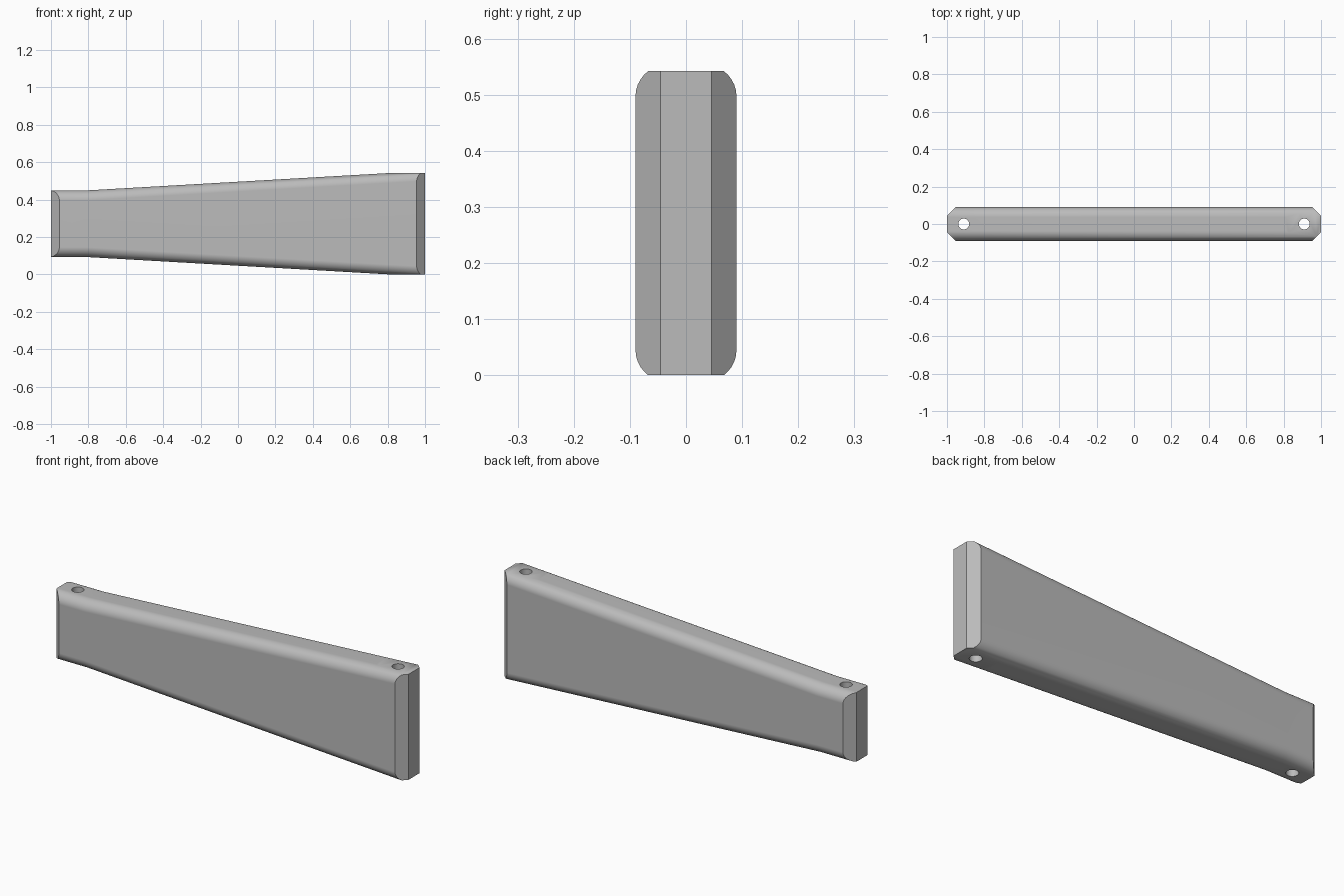
import bpy, bmesh, math
from mathutils import Vector

cube = bpy.data.objects.get("Cube")
if cube:
    bpy.data.objects.remove(cube, do_unlink=True)

HALF_W, MID, HALF_LOW, HALF_HIGH = 0.09, 0.271, 0.178, 0.271
KINK, RADIUS, SEGMENTS = 0.81, 0.053, 8
HOLE_X, HOLE_R = 0.91, 0.029

grey = bpy.data.materials.new("plain grey")
grey.use_nodes = True
colour = (0.5, 0.5, 0.5, 1)
grey.diffuse_color = colour
grey.node_tree.nodes["Principled BSDF"].inputs["Base Color"].default_value = colour


def section(bm, x, half):
    """Rounded upright rectangle across the bar."""
    ring = []
    for corner, (sy, sz) in enumerate([(1, 1), (-1, 1), (-1, -1), (1, -1)]):
        for i in range(SEGMENTS + 1):
            a = math.pi / 2 * (corner + i / SEGMENTS)
            ring.append(bm.verts.new((x, sy * (HALF_W - RADIUS) + RADIUS * math.cos(a),
                                      MID + sz * (half - RADIUS) + RADIUS * math.sin(a))))
    return ring


def trim(bm, point, normal):
    """Slice off everything beyond a plane and cap the cut."""
    geom = bm.verts[:] + bm.edges[:] + bm.faces[:]
    bmesh.ops.bisect_plane(bm, geom=geom, plane_co=point, plane_no=normal,
                           dist=1e-6, clear_outer=True)
    bmesh.ops.holes_fill(bm, edges=[e for e in bm.edges if e.is_boundary], sides=0)


# Tapered bar: level at the low end, rising slope carried to the tall end
bm = bmesh.new()
slope = (HALF_HIGH - HALF_LOW) / (2 * KINK)
rings = [section(bm, -1, HALF_LOW), section(bm, -KINK, HALF_LOW),
         section(bm, 1, HALF_HIGH + slope * (1 - KINK))]
for a, b in zip(rings, rings[1:]):
    for i in range(len(a)):
        j = (i + 1) % len(a)
        bm.faces.new((a[i], a[j], b[j], b[i]))
bm.faces.new(rings[0])
bm.faces.new(rings[-1])

# Level lands at the tall end, then chamfered upright corners
trim(bm, Vector((0, 0, MID + HALF_HIGH)), Vector((0, 0, 1)))
trim(bm, Vector((0, 0, MID - HALF_HIGH)), Vector((0, 0, -1)))
for sx in (-1, 1):
    for sy in (-1, 1):
        trim(bm, Vector((sx, sy * HALF_W / 2, 0)), Vector((sx, sy, 0)).normalized())
bmesh.ops.recalc_face_normals(bm, faces=bm.faces)
mesh = bpy.data.meshes.new("tapered_bar")
bm.to_mesh(mesh)
bm.free()
mesh.materials.append(grey)
bar = bpy.data.objects.new("tapered_bar", mesh)
bpy.context.collection.objects.link(bar)

# Upright bolt holes through both ends
for name, x in (("low_end_hole_cutter", -HOLE_X), ("tall_end_hole_cutter", HOLE_X)):
    bpy.ops.mesh.primitive_cylinder_add(vertices=32, radius=HOLE_R, depth=1, location=(x, 0, MID))
    cutter = bpy.context.object
    cutter.name = name
    cutter.data.materials.append(grey)
    cutter.hide_render = True
    bpy.ops.object.select_all(action='DESELECT')
    bar.select_set(True)
    bpy.context.view_layer.objects.active = bar
    cut = bar.modifiers.new("bolt hole", 'BOOLEAN')
    cut.operation, cut.solver, cut.object = 'DIFFERENCE', 'EXACT', cutter
    bpy.ops.object.modifier_apply(modifier=cut.name)
    bpy.data.objects.remove(cutter, do_unlink=True)

# Smooth rounded body with crisp flat ends
bpy.ops.object.shade_smooth_by_angle(angle=math.radians(60))
for face in bar.data.polygons:
    if abs(face.normal.x) > 0.5 and abs(face.center.x) > HOLE_X + HOLE_R:
        face.use_smooth = False
weights = bar.modifiers.new("even shading", 'WEIGHTED_NORMAL')
weights.keep_sharp = True
